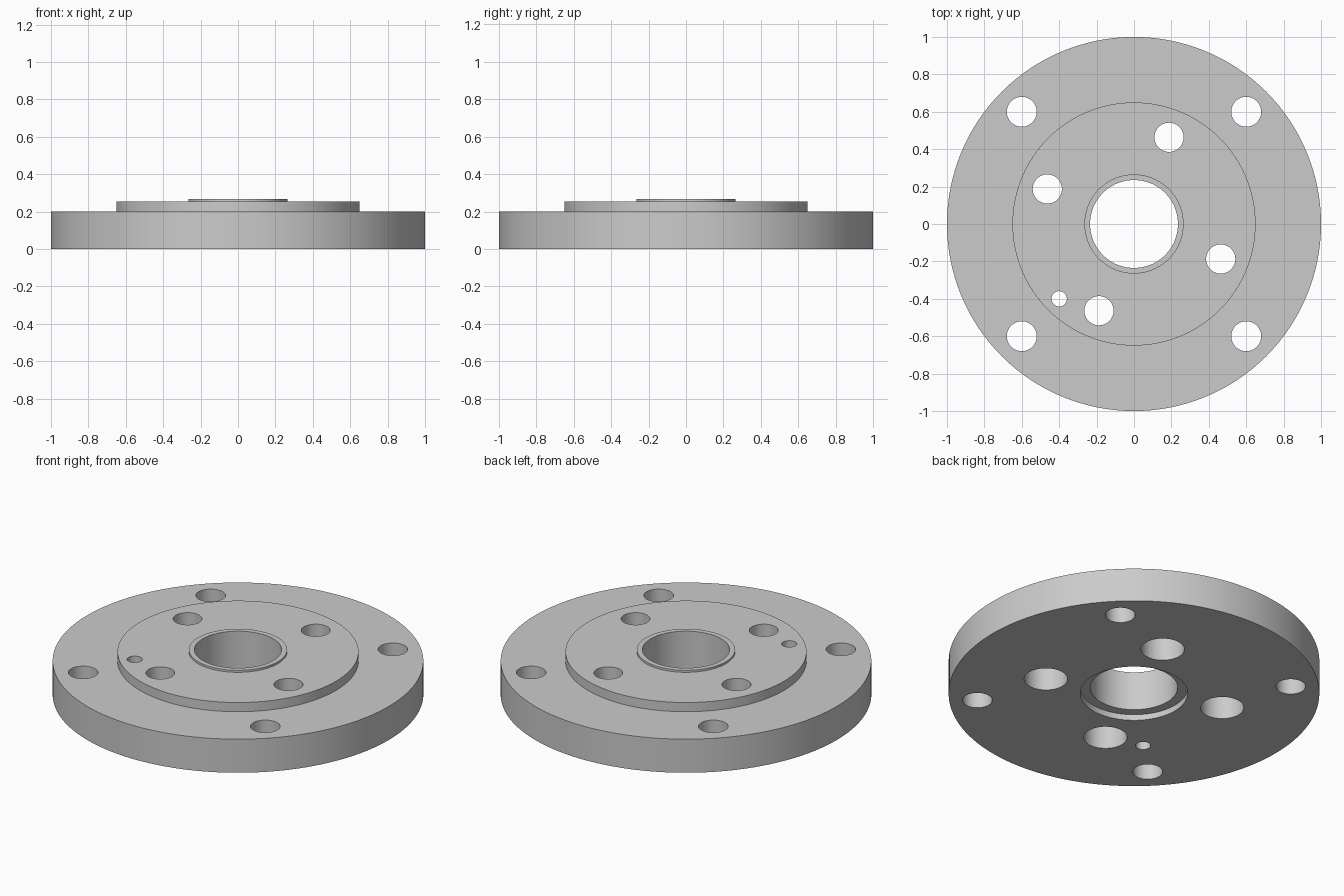
import bpy, bmesh, math
from mathutils import Matrix, Vector

cube = bpy.data.objects.get("Cube")
if cube:
    bpy.data.objects.remove(cube, do_unlink=True)

steel = bpy.data.materials.new("grey_steel")
steel.use_nodes = True
GREY = (0.6, 0.6, 0.6, 1)
steel.diffuse_color = GREY
steel.node_tree.nodes["Principled BSDF"].inputs["Base Color"].default_value = GREY


def lathe(name, profile, steps, x=0, y=0):
    """Revolve a closed (radius, height) profile about a vertical axis at x, y."""
    bm = bmesh.new()
    verts = [bm.verts.new((r, 0, z)) for r, z in profile]
    edges = [bm.edges.new((a, b)) for a, b in zip(verts, verts[1:] + verts[:1])]
    bmesh.ops.spin(bm, geom=verts + edges, cent=(0, 0, 0), axis=(0, 0, 1),
                   angle=math.tau, steps=steps, use_merge=True)
    bmesh.ops.remove_doubles(bm, verts=bm.verts, dist=1e-5)
    bmesh.ops.dissolve_degenerate(bm, edges=bm.edges, dist=1e-5)
    loose = [e for e in bm.edges if not e.link_faces]
    bmesh.ops.delete(bm, geom=loose, context="EDGES")
    bmesh.ops.recalc_face_normals(bm, faces=bm.faces)
    bmesh.ops.transform(bm, matrix=Matrix.Translation(Vector((x, y, 0))), verts=bm.verts)
    mesh = bpy.data.meshes.new(name)
    bm.to_mesh(mesh)
    bm.free()
    mesh.materials.append(steel)
    obj = bpy.data.objects.new(name, mesh)
    bpy.context.collection.objects.link(obj)
    return obj


def straight(radius):
    return [(0, -0.1), (radius, -0.1), (radius, 0.4), (0, 0.4)]


# Disc with raised boss, thin collar, central bore and shallow recess below
flange = lathe("flange", [
    (0.29, 0), (1, 0), (1, 0.2), (0.65, 0.2), (0.65, 0.255), (0.265, 0.255),
    (0.265, 0.267), (0.235, 0.267), (0.235, 0.035), (0.29, 0.035)], 128)

# Outer bolt holes
cutters = [lathe("bolt_hole_cutter", straight(0.08), 48, x, y)
           for x in (-0.6, 0.6) for y in (-0.6, 0.6)]

# Inner holes, counterbored from below
stepped = [(0, -0.1), (0.117, -0.1), (0.117, 0.15), (0.078, 0.15), (0.078, 0.4), (0, 0.4)]
for i in range(4):
    a = math.radians(68 + 90 * i)
    cutters.append(lathe("counterbore_cutter", stepped, 48,
                         0.5 * math.cos(a), 0.5 * math.sin(a)))

# Small locating pin hole
cutters.append(lathe("pin_hole_cutter", straight(0.041), 32, -0.4, -0.4))

# Cut the holes, then discard the cutters
bpy.context.view_layer.objects.active = flange
for cutter in cutters:
    cutter.hide_render = True
    mod = flange.modifiers.new("hole", "BOOLEAN")
    mod.operation = "DIFFERENCE"
    mod.solver = "EXACT"
    mod.object = cutter
    bpy.ops.object.modifier_apply(modifier=mod.name)
    bpy.data.objects.remove(cutter, do_unlink=True)

bpy.ops.object.select_all(action="DESELECT")
flange.select_set(True)
bpy.ops.object.shade_smooth_by_angle(angle=math.radians(30))
